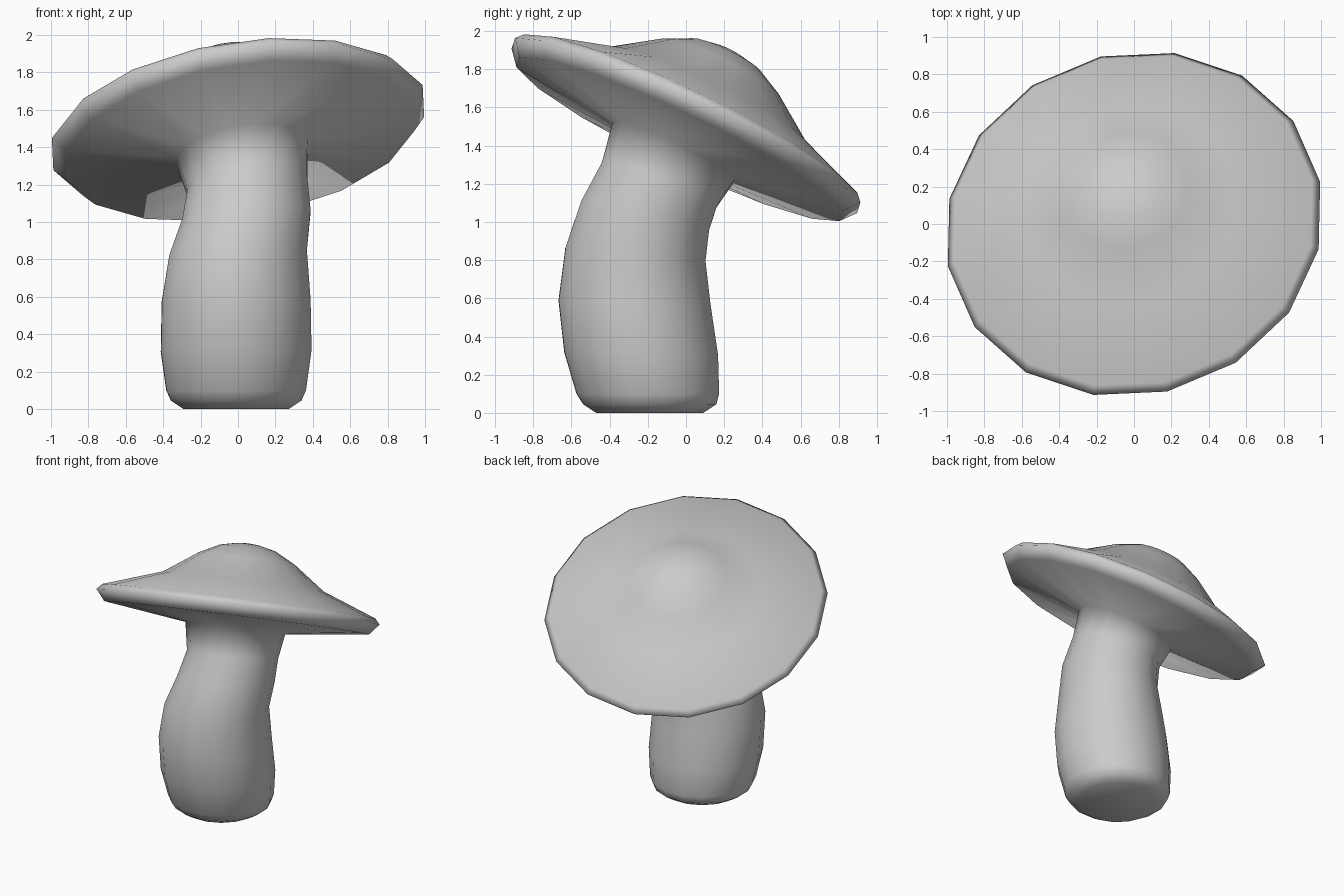
import bpy, bmesh, math
from mathutils import Vector, Quaternion

if "Cube" in bpy.data.objects:
    bpy.data.objects.remove(bpy.data.objects["Cube"])

SIDES = 16
PHASE = math.radians(12)
UP = Vector((0, 0, 1))
AXIS = Vector((-0.165, 0.48, 1)).normalized()      # tilt of the cap
TILT = UP.rotation_difference(AXIS)
CAP = Vector((0, 0, 1.505))                        # centre of the rim

bm = bmesh.new()


def ring(centre, radius, rot):
    out = []
    for i in range(SIDES):
        a = PHASE + 2 * math.pi * i / SIDES
        v = Vector((radius * math.cos(a), radius * math.sin(a), 0))
        out.append(bm.verts.new(Vector(centre) + rot @ v))
    return out


def bridge(a, b):
    for i in range(SIDES):
        j = (i + 1) % SIDES
        bm.faces.new((a[i], a[j], b[j], b[i]))


rings = []

# stem: centre, radius, share of the cap's tilt
stem = [((-0.01, -0.19, 0.00), 0.285, 0),
        ((-0.01, -0.19, 0.045), 0.355, 0),
        ((-0.01, -0.20, 0.10), 0.38, 0),
        ((-0.01, -0.235, 0.31), 0.41, 0.05),
        ((-0.01, -0.27, 0.58), 0.405, 0.05),
        ((0.00, -0.265, 0.83), 0.375, 0.22),
        ((0.045, -0.215, 1.03), 0.35, 0.5),
        ((0.05, -0.14, 1.195), 0.328, 0.8)]
for c, r, t in stem:
    rings.append(ring(c, r, Quaternion().slerp(TILT, t)))

# cap: radius, height along the tilted axis, dome offset
cap = [(0.36, -0.155, 0),
       (0.955, -0.08, 0),
       (1.022, 0.0, 0),
       (0.985, 0.04, 0),
       (0.58, 0.185, 0.03),
       (0.345, 0.352, 0.03),
       (0.20, 0.427, 0.03),
       (0.08, 0.454, 0.03)]
for r, h, off in cap:
    rings.append(ring(CAP + TILT @ Vector((0, off, h)), r, TILT))

for a, b in zip(rings, rings[1:]):
    bridge(a, b)

# closed base and dome tip
bm.faces.new(rings[0][::-1])
tip = bm.verts.new(CAP + TILT @ Vector((0, 0.03, 0.46)))
for i in range(SIDES):
    bm.faces.new((rings[-1][i], rings[-1][(i + 1) % SIDES], tip))

bmesh.ops.recalc_face_normals(bm, faces=bm.faces)
for f in bm.faces:
    f.smooth = True
mesh = bpy.data.meshes.new("mushroom")
bm.to_mesh(mesh)
bm.free()
obj = bpy.data.objects.new("mushroom", mesh)
bpy.context.collection.objects.link(obj)
